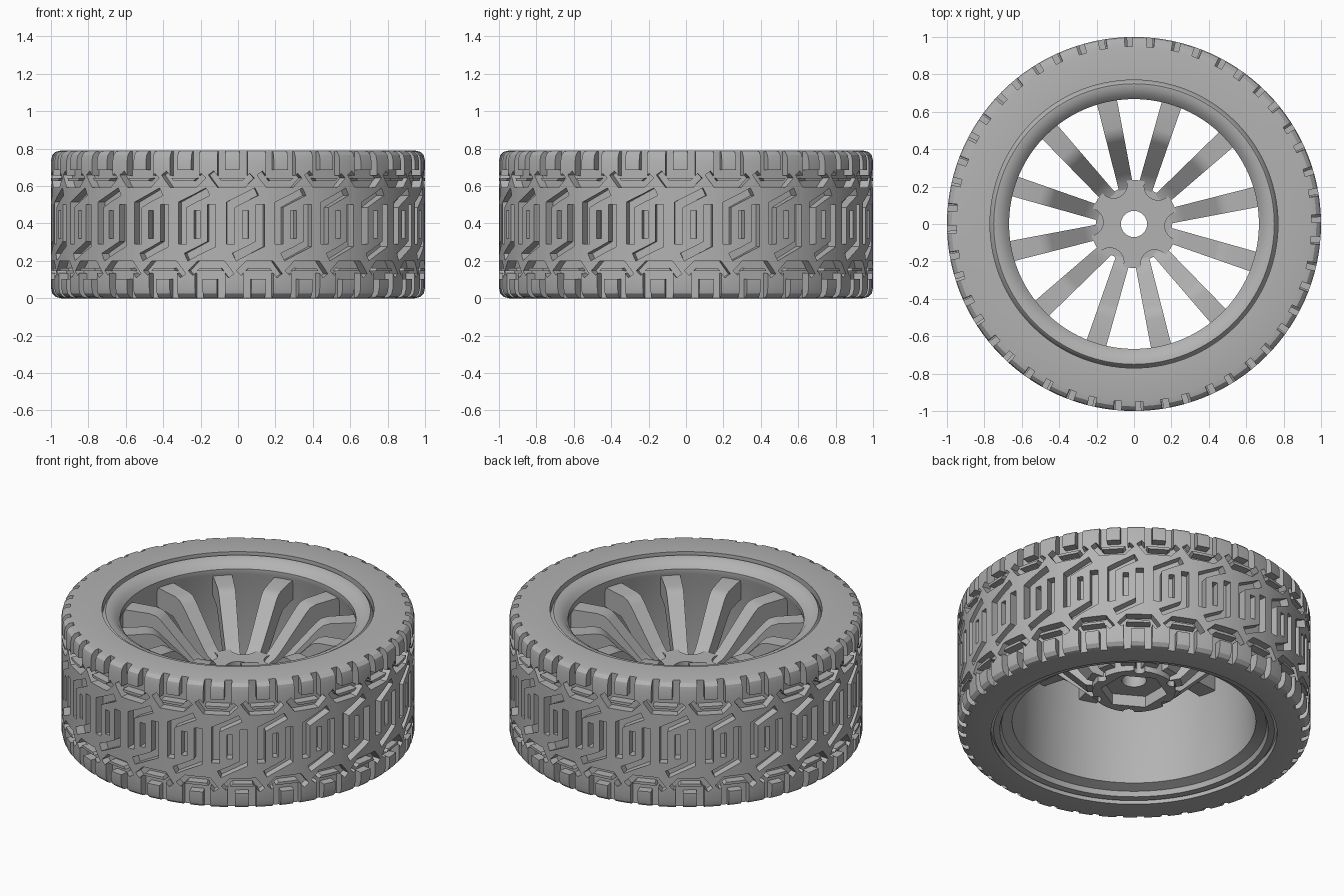
import bpy, bmesh, math
from math import sin, cos, pi, radians
from mathutils import Vector, Matrix

cube = bpy.data.objects.get("Cube")
if cube:
    bpy.data.objects.remove(cube, do_unlink=True)

H = 0.79        # overall height
REPEATS = 24    # tread pattern repeats

grey = bpy.data.materials.new("plain grey")
grey.use_nodes = True
grey.diffuse_color = (0.45, 0.45, 0.45, 1)
grey.node_tree.nodes["Principled BSDF"].inputs["Base Color"].default_value = (0.45, 0.45, 0.45, 1)


def finish(name, bm):
    bmesh.ops.recalc_face_normals(bm, faces=bm.faces)
    mesh = bpy.data.meshes.new(name)
    bm.to_mesh(mesh)
    bm.free()
    mesh.materials.append(grey)
    obj = bpy.data.objects.new(name, mesh)
    bpy.context.collection.objects.link(obj)
    return obj


def activate(obj):
    bpy.ops.object.select_all(action='DESELECT')
    obj.select_set(True)
    bpy.context.view_layer.objects.active = obj


def smooth(obj, angle=25):
    activate(obj)
    bpy.ops.object.shade_smooth_by_angle(angle=radians(angle))


def lathe(name, profile, segments):
    """Revolve a closed (radius, height) outline about the z axis."""
    bm = bmesh.new()
    rings = [[bm.verts.new((r * cos(a), r * sin(a), z)) for r, z in profile]
             for a in (2 * pi * i / segments for i in range(segments))]
    n = len(profile)
    for i, ring in enumerate(rings):
        nxt = rings[(i + 1) % segments]
        for j in range(n):
            k = (j + 1) % n
            bm.faces.new((ring[j], ring[k], nxt[k], nxt[j]))
    return finish(name, bm)


def prism(bm, lower, upper):
    """Close a solid between two matching loops of points."""
    a = [bm.verts.new(p) for p in lower]
    b = [bm.verts.new(p) for p in upper]
    bm.faces.new(a)
    bm.faces.new(b[::-1])
    for i in range(len(a)):
        k = (i + 1) % len(a)
        bm.faces.new((a[i], b[i], b[k], a[k]))


def cylinder(bm, x, y, z0, z1, radius, sides):
    bmesh.ops.create_cone(bm, cap_ends=True, segments=sides, radius1=radius, radius2=radius,
                          depth=z1 - z0, matrix=Matrix.Translation((x, y, (z0 + z1) / 2)))


def cut(obj, cutter):
    cutter.hide_render = True
    mod = obj.modifiers.new("cut", 'BOOLEAN')
    mod.operation = 'DIFFERENCE'
    mod.solver = 'EXACT'
    mod.use_self = True
    mod.object = cutter
    activate(obj)
    bpy.ops.object.modifier_apply(modifier=mod.name)
    bpy.data.objects.remove(cutter, do_unlink=True)


def stroke(path, width):
    """Outline of a mitred stroke along a path."""
    pts = [Vector(p) for p in path]
    dirs = [(b - a).normalized() for a, b in zip(pts, pts[1:])]
    left, right = [], []
    for i, p in enumerate(pts):
        d0, d1 = dirs[max(i - 1, 0)], dirs[min(i, len(dirs) - 1)]
        n0, n1 = Vector((-d0.y, d0.x)), Vector((-d1.y, d1.x))
        m = (n0 + n1).normalized()
        m *= width / 2 / m.dot(n0)
        left.append(p + m)
        right.append(p - m)
    return left + right[::-1]


def wrap(point, radius, turn):
    a = point[0] + turn - pi / 2
    return (radius * cos(a), radius * sin(a), point[1])


# Tyre body with rounded shoulders
shoulder = [(0.945, 0), (0.975, 0.007), (0.993, 0.025), (1.0, 0.055)]
tyre = lathe("tyre", [(0.81, 0)] + shoulder + [(r, H - z) for r, z in shoulder[::-1]]
             + [(0.77, H), (0.77, 0.74), (0.81, 0.05)], 120)

# Tread grooves: half the pattern, the other half is the same turned upside down
half_pattern = [
    ([(-0.09, 0.86), (-0.09, 0.665), (0.03, 0.665), (0.03, 0.86)], 0.042),
    ([(-0.145, 0.67), (-0.10, 0.61), (0.03, 0.61), (0.075, 0.655)], 0.036),
    ([(-0.04, 0.29), (-0.04, 0.50), (0.10, 0.57)], 0.045),
]
pivot_u, pivot_z = 0.04, H / 2
grooves = half_pattern + [([(2 * pivot_u - u, 2 * pivot_z - z) for u, z in path], w)
                          for path, w in half_pattern]
grooves.append(([(pivot_u, 0.32), (pivot_u, 0.47)], 0.032))
bm = bmesh.new()
for i in range(REPEATS):
    turn = 2 * pi * i / REPEATS
    for path, width in grooves:
        outline = stroke(path, width)
        prism(bm, [wrap(p, 0.95, turn) for p in outline],
              [wrap(p, 1.05, turn) for p in outline])
cut(tyre, finish("groove_cutter", bm))
smooth(tyre)

# Rim barrel with a lip at each end
rim = lathe("rim", [(0.775, 0.73), (0.762, 0.765), (0.75, 0.778), (0.725, 0.775), (0.69, 0.755),
                    (0.668, 0.73), (0.668, 0.70), (0.685, 0.66), (0.69, 0.07), (0.75, 0.05),
                    (0.76, 0.02), (0.795, 0.015), (0.815, 0.04), (0.815, 0.08)], 96)
smooth(rim, 35)

# Hub with centre hole, hexagonal socket and six scallops
bm = bmesh.new()
cylinder(bm, 0, 0, 0.27, 0.43, 0.235, 64)
hub = finish("hub", bm)
bm = bmesh.new()
cylinder(bm, 0, 0, 0.2, 0.5, 0.07, 32)
cylinder(bm, 0, 0, 0.2, 0.34, 0.19, 6)
for i in range(6):
    a = radians(57.5 + 60 * i)
    cylinder(bm, 0.235 * cos(a), 0.235 * sin(a), 0.2, 0.5, 0.032, 24)
    cylinder(bm, 0.24 * cos(a), 0.24 * sin(a), 0.41, 0.5, 0.075, 24)
cut(hub, finish("hub_cutter", bm))
smooth(hub)

# Twelve bent spokes: high and flat at the rim, sloping down to the hub
side = [(0.19, 0.41), (0.23, 0.425), (0.27, 0.46), (0.45, 0.655), (0.48, 0.68), (0.52, 0.69),
        (0.688, 0.69), (0.688, 0.57), (0.54, 0.56), (0.50, 0.53), (0.27, 0.31), (0.19, 0.30)]
bm = bmesh.new()
for i in range(12):
    turn = Matrix.Rotation(radians(12.5 + 30 * i), 4, 'Z')
    loops = [[turn @ Vector((r, s * (0.034 + 0.031 * r), z)) for r, z in side] for s in (-1, 1)]
    prism(bm, *loops)
smooth(finish("spokes", bm), 30)
